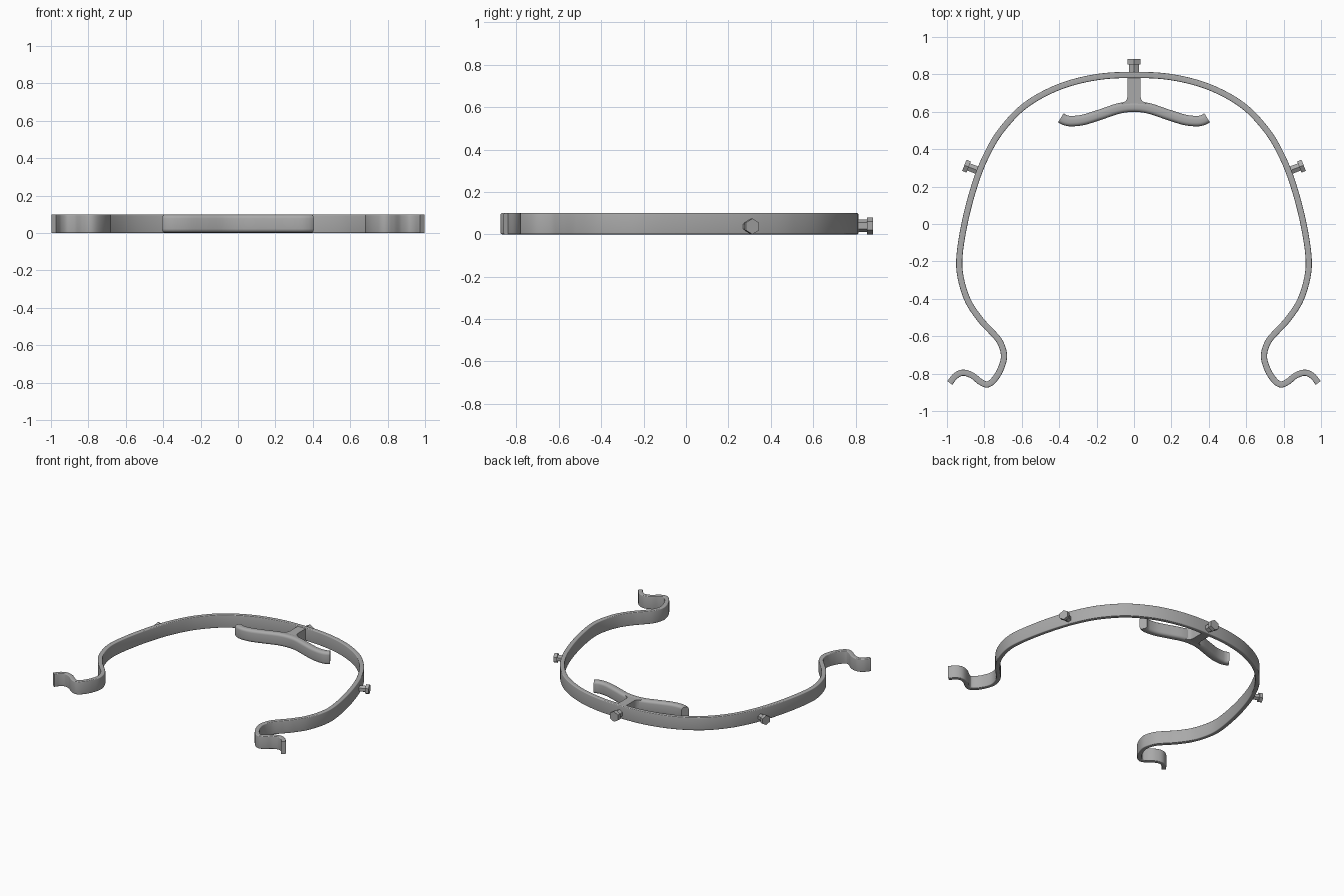
import bpy, bmesh, math
from mathutils import Vector, Matrix

if "Cube" in bpy.data.objects:
    bpy.data.objects.remove(bpy.data.objects["Cube"])

grey = bpy.data.materials.new("grey plastic")
grey.diffuse_color = (0.4, 0.4, 0.4, 1)
grey.use_nodes = True
grey.node_tree.nodes["Principled BSDF"].inputs["Base Color"].default_value = grey.diffuse_color


def spline(pts, steps=8):
    """Smooth Catmull-Rom path through the points."""
    p = [Vector(q) for q in pts]
    p = [2 * p[0] - p[1]] + p + [2 * p[-1] - p[-2]]
    out = []
    for i in range(1, len(p) - 2):
        a, b, c, d = p[i - 1:i + 3]
        for k in range(steps):
            t = k / steps
            out.append(0.5 * (2 * b + (c - a) * t + (2 * a - 5 * b + 4 * c - d) * t * t
                              + (3 * b - a - 3 * c + d) * t ** 3))
    return out + [p[-2]]


def rounded_section(half, z0, z1, r, n=4):
    """Rounded rectangle as (offset, z) pairs."""
    out = []
    for k, (cx, cz) in enumerate([(half - r, z1 - r), (r - half, z1 - r),
                                  (r - half, z0 + r), (half - r, z0 + r)]):
        for j in range(n + 1):
            a = math.pi / 2 * (k + j / n)
            out.append((cx + r * math.cos(a), cz + r * math.sin(a)))
    return out


def finish(name, bm):
    bmesh.ops.recalc_face_normals(bm, faces=bm.faces)
    me = bpy.data.meshes.new(name)
    bm.to_mesh(me)
    bm.free()
    me.materials.append(grey)
    ob = bpy.data.objects.new(name, me)
    bpy.context.collection.objects.link(ob)
    bpy.ops.object.select_all(action='DESELECT')
    ob.select_set(True)
    bpy.context.view_layer.objects.active = ob
    bpy.ops.object.shade_smooth_by_angle(angle=math.radians(35))
    return ob


def sweep(name, path, section):
    bm = bmesh.new()
    rings = []
    for i, p in enumerate(path):
        t = (path[min(i + 1, len(path) - 1)] - path[max(i - 1, 0)]).normalized()
        n = Vector((-t.y, t.x))
        rings.append([bm.verts.new((p.x + n.x * o, p.y + n.y * o, z)) for o, z in section])
    m = len(section)
    for a, b in zip(rings, rings[1:]):
        for j in range(m):
            bm.faces.new((a[j], a[(j + 1) % m], b[(j + 1) % m], b[j]))
    bm.faces.new(rings[0])
    bm.faces.new(rings[-1])
    return finish(name, bm)


def mirrored(right):
    """Right half from the middle outwards, with the left half added."""
    return [(-x, y) for x, y in reversed(right[1:])] + right


def hex_peg(name, base, angle, shaft, head, r_shaft, r_head):
    """Hexagonal shaft and head pointing outwards from base."""
    bm = bmesh.new()
    turn = Matrix.Rotation(angle, 4, 'Z') @ Matrix.Rotation(math.pi / 2, 4, 'Y')
    for r, s, e in ((r_shaft, -0.015, shaft + 0.002), (r_head, shaft, shaft + head)):
        place = (Matrix.Translation(base) @ turn @ Matrix.Translation((0, 0, (s + e) / 2))
                 @ Matrix.Rotation(math.pi / 2, 4, 'Z'))
        bmesh.ops.create_cone(bm, cap_ends=True, segments=6, radius1=r, radius2=r,
                              depth=e - s, matrix=place)
    return finish(name, bm)


# Head band with the hooked ends
band = [(0, .797), (.2, .785), (.4, .733), (.58, .635), (.71, .5), (.79, .365), (.848, .22),
        (.9, .03), (.932, -.16), (.928, -.28), (.888, -.41), (.824, -.508), (.77, -.567),
        (.717, -.63), (.695, -.706), (.715, -.78), (.75, -.835), (.786, -.858),
        (.824, -.842), (.865, -.81), (.914, -.795), (.955, -.813), (.985, -.85)]
sweep("head_band", spline(mirrored(band)), rounded_section(.0165, 0, .1, .006))

# Curved forehead rest
rest = [(0, .627), (.08, .618), (.18, .585), (.27, .557), (.335, .55), (.37, .556), (.391, .568)]
sweep("forehead_rest", spline(mirrored(rest)), rounded_section(.028, 0.003, .098, .02))

# Stem joining the rest to the band, flared where it meets the rest
stem = bmesh.new()
side = [(.034, .79), (.034, .685), (.038, .667), (.047, .655), (.065, .645), (.065, .63)]
base = stem.faces.new([stem.verts.new((x, y, .004)) for x, y in
                       side + [(-x, y) for x, y in reversed(side)]])
up = bmesh.ops.extrude_face_region(stem, geom=[base])
bmesh.ops.translate(stem, vec=(0, 0, .092),
                    verts=[v for v in up["geom"] if isinstance(v, bmesh.types.BMVert)])
finish("rest_stem", stem)

# Strap pegs: one in the middle, one on each side
hex_peg("middle_peg", (0, .81, .04), math.pi / 2, .043, .03, .03, .04)
for s, name in ((1, "right_peg"), (-1, "left_peg")):
    a = math.radians(21)
    hex_peg(name, (s * .84, .288, .037), a if s > 0 else math.pi - a, .047, .025, .024, .037)
